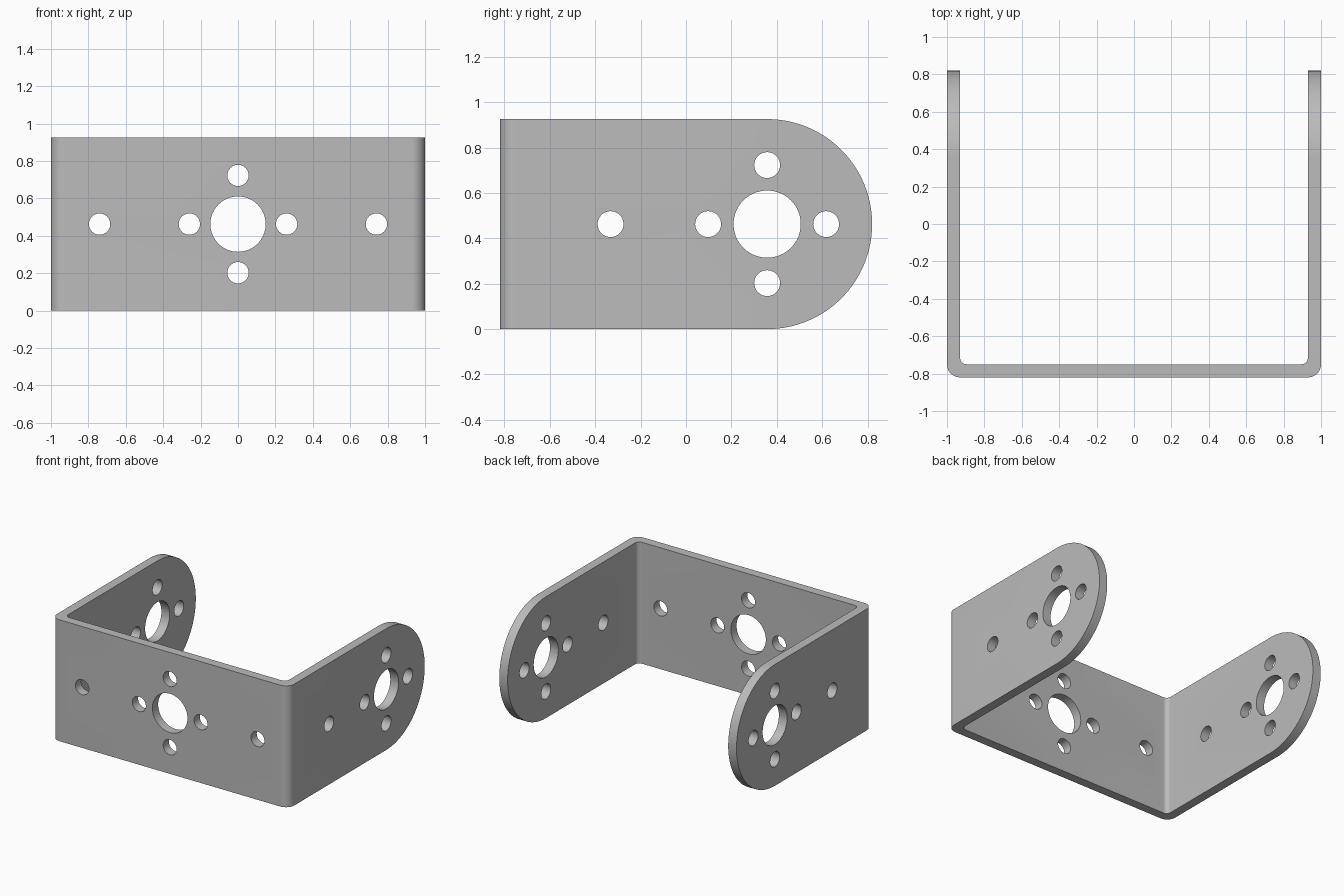
import bpy, bmesh, math
from mathutils import Matrix, Vector

if "Cube" in bpy.data.objects:
    bpy.data.objects.remove(bpy.data.objects["Cube"])

W, D, H, T = 1.0, 0.82, 0.925, 0.07   # half width, half depth, height, sheet thickness
R_OUT, R_IN = 0.07, 0.035             # bend radii
MID = H / 2
ARM_Y = D - MID                       # centre of the rounded arm ends


def arc(cx, cy, r, a0, a1, n):
    return [(cx + r * math.cos(math.radians(a0 + (a1 - a0) * i / n)),
             cy + r * math.sin(math.radians(a0 + (a1 - a0) * i / n))) for i in range(n + 1)]


def extrude(name, points, direction):
    """Closed prism from a planar outline."""
    bm = bmesh.new()
    face = bm.faces.new([bm.verts.new(p) for p in points])
    new = bmesh.ops.extrude_face_region(bm, geom=[face])["geom"]
    bmesh.ops.translate(bm, vec=direction, verts=[v for v in new if isinstance(v, bmesh.types.BMVert)])
    bmesh.ops.recalc_face_normals(bm, faces=bm.faces)
    return finish(name, bm)


def finish(name, bm):
    mesh = bpy.data.meshes.new(name)
    bm.to_mesh(mesh)
    bm.free()
    ob = bpy.data.objects.new(name, mesh)
    bpy.context.collection.objects.link(ob)
    return ob


def boolean(target, cutter, operation):
    cutter.hide_render = True
    mod = target.modifiers.new(operation, "BOOLEAN")
    mod.object, mod.operation, mod.solver = cutter, operation, "EXACT"
    bpy.context.view_layer.objects.active = target
    bpy.ops.object.modifier_apply(modifier=mod.name)
    bpy.data.objects.remove(cutter)


# U-shaped bent sheet
right_outer = arc(W - R_OUT, -D + R_OUT, R_OUT, -90, 0, 10) + [(W, D)]
right_inner = [(W - T, D)] + arc(W - T - R_IN, -D + T + R_IN, R_IN, 0, -90, 8)
right = right_outer + right_inner
outline = right + [(-x, y) for x, y in reversed(right)]
bracket = extrude("bracket", [(x, y, 0) for x, y in outline], Vector((0, 0, H)))

# Rounded arm ends
side = [(-D - 0.1, 0)] + arc(ARM_Y, MID, MID, -90, 90, 64) + [(-D - 0.1, H)]
side = [(y, z + (0.1 if z > H - 1e-5 and y < 0 else -0.1 if z < 1e-5 and y < 0 else 0)) for y, z in side]
side[0], side[-1] = (-D - 0.1, -0.1), (-D - 0.1, H + 0.1)
side.insert(1, (ARM_Y, -0.1))
side.insert(-1, (ARM_Y, H + 0.1))
envelope = extrude("arm_envelope", [(-1.2, y, z) for y, z in side], Vector((2.4, 0, 0)))
boolean(bracket, envelope, "INTERSECT")

# Bolt patterns: large hub hole, four around it, and outlying holes
holes = bmesh.new()


def drill(center, radius, axis, length):
    turn = Matrix.Rotation(math.pi / 2, 4, "Y" if axis == "x" else "X")
    bmesh.ops.create_cone(holes, cap_ends=True, segments=64 if radius > 0.1 else 40,
                          radius1=radius, radius2=radius, depth=length,
                          matrix=Matrix.Translation(center) @ turn)


PATTERN = [(0, 0, 0.148), (0.26, 0, 0.057), (-0.26, 0, 0.057), (0, 0.26, 0.057), (0, -0.26, 0.057)]
for u, v, r in PATTERN + [(0.74, 0, 0.057), (-0.74, 0, 0.057)]:
    drill((u, -D + T / 2, MID + v), r, "y", 0.2)
for u, v, r in PATTERN + [(-0.69, 0, 0.057)]:
    drill((0, ARM_Y + u, MID + v), r, "x", 2.4)
boolean(bracket, finish("hole_cutters", holes), "DIFFERENCE")

# Grey metal, smooth bends with crisp sheet edges
metal = bpy.data.materials.new("grey_metal")
metal.diffuse_color = (0.5, 0.5, 0.5, 1)
metal.use_nodes = True
metal.node_tree.nodes["Principled BSDF"].inputs["Base Color"].default_value = metal.diffuse_color
bracket.data.materials.clear()
bracket.data.materials.append(metal)
bracket.select_set(True)
bpy.context.view_layer.objects.active = bracket
bpy.ops.object.shade_smooth_by_angle(angle=math.radians(30))
